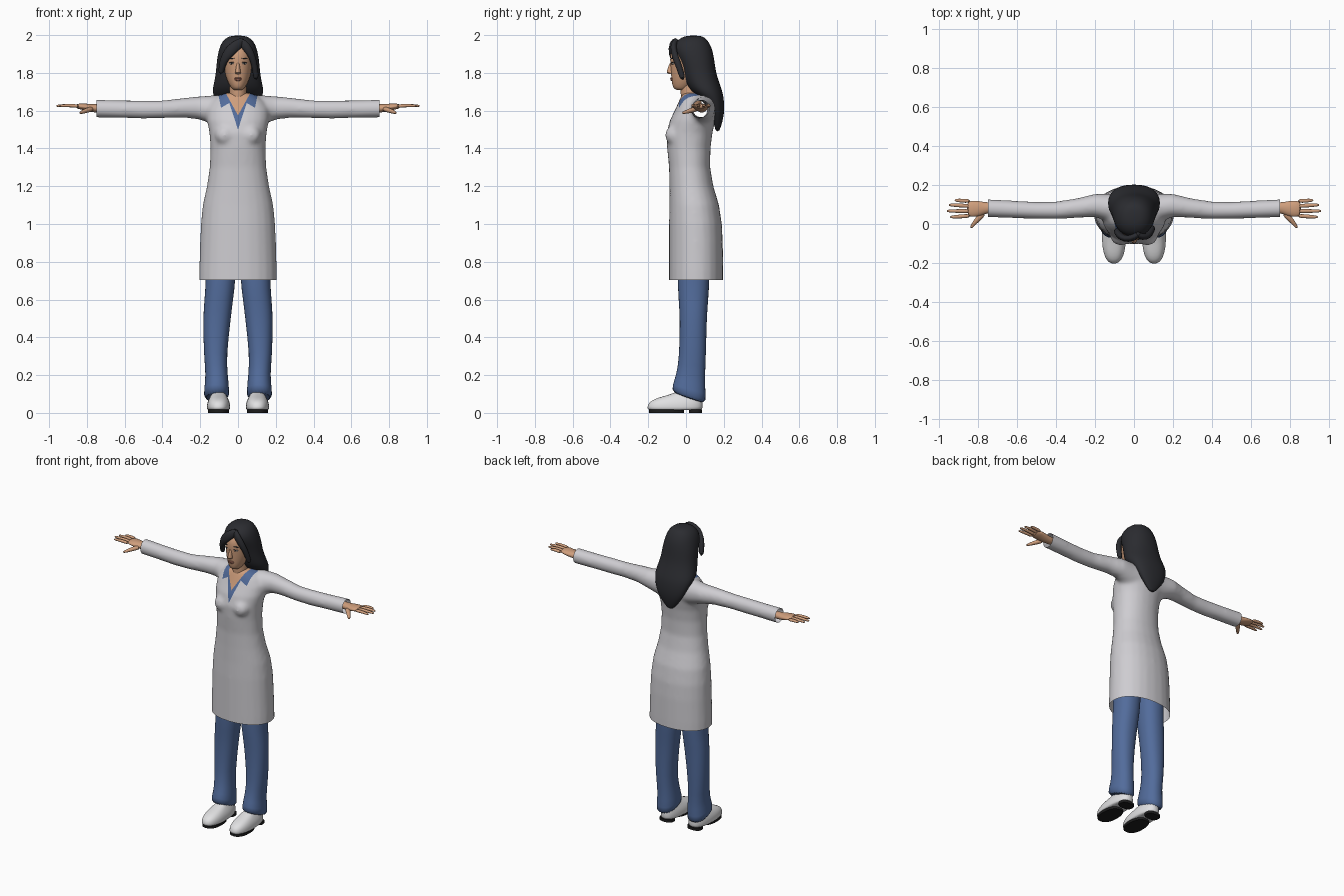
import bpy, bmesh, math
from mathutils import Vector

cube = bpy.data.objects.get("Cube")
if cube:
    bpy.data.objects.remove(cube, do_unlink=True)


def material(name, r, g, b):
    m = bpy.data.materials.new(name)
    m.use_nodes = True
    m.diffuse_color = (r, g, b, 1)
    node = next(n for n in m.node_tree.nodes if n.type == "BSDF_PRINCIPLED")
    node.inputs["Base Color"].default_value = (r, g, b, 1)
    return m


COAT = material("coat grey", .62, .61, .64)
BLUE = material("cloth blue", .085, .15, .33)
SKIN = material("skin", .62, .34, .2)
HAIR = material("hair black", .024, .025, .03)
SHOE = material("shoe white", .75, .75, .76)
SOLE = material("sole black", .012, .012, .012)
LIPS = material("lips", .4, .16, .11)
EYES = material("eye white", .7, .66, .62)
SEGS = 24


def oval(z, x, rx, yf, yb, n=2, tilt=0):
    """Horizontal superellipse ring, from front yf to back yb."""
    cy, ry, ring = (yf + yb) / 2, (yb - yf) / 2, []
    for i in range(SEGS):
        a = math.tau * i / SEGS
        c, s = math.cos(a), math.sin(a)
        dx = math.copysign(abs(c) ** (2 / n), c) * rx
        dy = math.copysign(abs(s) ** (2 / n), s) * ry
        ring.append(Vector((x + dx, cy + dy, z + tilt * dy)))
    return ring


def sweep(path, side=1):
    """Rings across a path of (x, y, z, half width, half height)."""
    pts = [Vector((side * p[0], p[1], p[2])) for p in path]
    rings = []
    for i, (p, q) in enumerate(zip(pts, path)):
        t = (pts[min(i + 1, len(pts) - 1)] - pts[max(i - 1, 0)]).normalized()
        across = t.cross(Vector((0, 0, 1))).normalized()
        up = across.cross(t)
        rings.append([p + across * math.cos(a) * q[3] + up * math.sin(a) * q[4]
                      for a in (math.tau * k / SEGS for k in range(SEGS))])
    return rings


def loft(bm, rings):
    loops = [[bm.verts.new(p) for p in r] for r in rings]
    for a, b in zip(loops, loops[1:]):
        for i in range(SEGS):
            j = (i + 1) % SEGS
            bm.faces.new((a[i], a[j], b[j], b[i]))
    bm.faces.new(loops[0][::-1])
    bm.faces.new(loops[-1])


def make(name, bm, mats, subsurf=0):
    bmesh.ops.recalc_face_normals(bm, faces=bm.faces)
    me = bpy.data.meshes.new(name)
    bm.to_mesh(me)
    bm.free()
    for m in mats:
        me.materials.append(m)
    ob = bpy.data.objects.new(name, me)
    bpy.context.collection.objects.link(ob)
    if subsurf:
        ob.modifiers.new("Round", "SUBSURF").levels = subsurf
        ob.modifiers["Round"].render_levels = subsurf
    return ob


def part(name, mat, *lofts, subsurf=1):
    bm = bmesh.new()
    for rings in lofts:
        loft(bm, rings)
    return make(name, bm, [mat], subsurf)


def blob(name, mat, loc, size, turn=0, roll=0):
    bm = bmesh.new()
    bmesh.ops.create_uvsphere(bm, u_segments=16, v_segments=10, radius=1)
    ob = make(name, bm, [mat])
    ob.location, ob.scale, ob.rotation_euler = loc, size, (0, roll, turn)
    return ob


# Coat: torso, bust and sleeves fused into one smooth skin
torso = [(.64, .207, -.09, .197), (.75, .206, -.09, .197), (.9, .201, -.09, .195),
         (1.0, .197, -.09, .19), (1.1, .187, -.088, .175), (1.2, .165, -.088, .145),
         (1.3, .15, -.09, .128), (1.4, .146, -.1, .13), (1.48, .151, -.104, .14),
         (1.55, .165, -.085, .155), (1.61, .165, -.055, .16), (1.65, .14, -.038, .15),
         (1.68, .1, -.025, .125), (1.695, .06, -.015, .1)]
sleeve = [(.05, .08, 1.6, .08, .085), (.13, .085, 1.605, .07, .077), (.2, .095, 1.615, .06, .062),
          (.28, .083, 1.615, .051, .053), (.4, .07, 1.607, .045, .047), (.5, .07, 1.606, .044, .048),
          (.62, .075, 1.608, .045, .047), (.8, .083, 1.612, .047, .048)]
bm = bmesh.new()
loft(bm, [oval(z, 0, rx, f, b, 2.15) for z, rx, f, b in torso])
for s in (1, -1):
    loft(bm, sweep(sleeve, s))
    bust = bmesh.ops.create_uvsphere(bm, u_segments=20, v_segments=12, radius=.056)
    bmesh.ops.translate(bm, verts=bust["verts"], vec=(s * .068, -.055, 1.47))
coat = make("coat", bm, [])
mod = coat.modifiers.new("Fuse", "REMESH")
mod.mode, mod.voxel_size = "VOXEL", .01
mod = coat.modifiers.new("Soften", "SMOOTH")
mod.factor, mod.iterations = .5, 12
bpy.context.view_layer.update()
fused = bpy.data.meshes.new_from_object(
    coat.evaluated_get(bpy.context.evaluated_depsgraph_get()))
coat.modifiers.clear()
bm = bmesh.new()
bm.from_mesh(fused)


def cut(geom, co, no, clear=False):
    bmesh.ops.bisect_plane(bm, geom=geom, plane_co=co, plane_no=no, clear_outer=clear)


# Open hem and cuffs
for co, no in (((0, 0, .703), (0, 0, -1)), ((.75, 0, 0), (1, 0, 0)), ((-.75, 0, 0), (-1, 0, 0))):
    cut(bm.verts[:] + bm.edges[:] + bm.faces[:], co, no, True)

# Neckline edges, each a line |x| = x0 + slope * (z - z0)
V_SHIRT, V_SKIN = (0, 1.5, .33), (0, 1.575, .55)
FLAP_LOW, FLAP_OUT = (.09, 1.615, -1.7), (.09, 1.615, .2)


def inside(p, line):
    return abs(p.x) < line[0] + line[2] * (p.z - line[1])


def at_neck(f):
    c = f.calc_center_median()
    return c.y < .07 and c.z > 1.47 and abs(c.x) < .15


for line in (V_SHIRT, V_SKIN, FLAP_LOW, FLAP_OUT):
    for s in (1, -1):
        faces = [f for f in bm.faces if at_neck(f)]
        edges = {e for f in faces for e in f.edges}
        verts = {v for f in faces for v in f.verts}
        cut(list(verts) + list(edges) + faces, (s * line[0], 0, line[1]), (s, 0, -line[2]))
for f in bm.faces:
    f.material_index = 0
    if at_neck(f):
        c = f.calc_center_median()
        if inside(c, V_SKIN):
            f.material_index = 2
        elif inside(c, V_SHIRT) or (inside(c, FLAP_OUT) and not inside(c, FLAP_LOW)):
            f.material_index = 1
bm.to_mesh(coat.data)
bm.free()
for m in (COAT, BLUE, SKIN):
    coat.data.materials.append(m)
bpy.data.meshes.remove(fused)

# Neck and head
part("neck", SKIN, [oval(1.6, 0, .05, -.02, .09), oval(1.67, 0, .047, -.028, .08),
                    oval(1.72, 0, .045, -.03, .08), oval(1.8, 0, .045, -.03, .08)])
head = [(1.708, .022, -.05, 0), (1.718, .034, -.066, .02), (1.74, .048, -.074, .05),
        (1.77, .062, -.078, .08), (1.81, .072, -.081, .1), (1.85, .077, -.084, .11),
        (1.89, .077, -.086, .115), (1.93, .07, -.075, .11), (1.965, .045, -.035, .08)]
part("head", SKIN, [oval(z, 0, rx, f, b) for z, rx, f, b in head])
part("nose", SKIN, [oval(1.792, 0, .011, -.088, -.06), oval(1.8, 0, .017, -.105, -.06),
                    oval(1.82, 0, .011, -.098, -.06), oval(1.86, 0, .008, -.085, -.06)])
blob("upper_lip", LIPS, (0, -.076, 1.771), (.022, .008, .005))
blob("lower_lip", LIPS, (0, -.075, 1.763), (.018, .008, .006))
for s, side in ((1, "left"), (-1, "right")):
    blob("eye_" + side, EYES, (s * .034, -.07, 1.85), (.014, .006, .005), s * .4)
    blob("iris_" + side, HAIR, (s * .033, -.074, 1.85), (.005, .004, .005), s * .4)
    blob("lash_" + side, HAIR, (s * .034, -.072, 1.855), (.016, .006, .002), s * .4, s * .08)
    blob("brow_" + side, HAIR, (s * .036, -.073, 1.876), (.018, .005, .003), s * .4, s * .1)

# Hair: crown tapering to a long point at the back, with side swept bangs
hair = [(1.998, .03, .01, .07), (1.988, .06, -.025, .1), (1.965, .085, -.055, .12),
        (1.93, .1, -.07, .138), (1.89, .109, -.055, .147), (1.85, .114, -.035, .153),
        (1.8, .118, -.02, .16), (1.75, .127, -.005, .176), (1.705, .138, .02, .192),
        (1.67, .127, .07, .2), (1.61, .105, .12, .204), (1.56, .075, .14, .198),
        (1.515, .04, .15, .185), (1.49, .015, .16, .175)]
part("hair", HAIR, [oval(z, 0, rx, f, b, 2.2) for z, rx, f, b in hair])
part("bangs_right", HAIR, sweep([(.035, -.045, 1.975, .015, .02), (-.01, -.075, 1.945, .018, .03),
                                 (-.05, -.077, 1.91, .018, .03), (-.08, -.055, 1.865, .018, .022),
                                 (-.092, -.03, 1.79, .016, .016)]))
part("bangs_left", HAIR, sweep([(.01, -.05, 1.972, .015, .02), (.045, -.07, 1.94, .018, .026),
                                (.075, -.06, 1.89, .018, .02), (.09, -.035, 1.83, .016, .016),
                                (.097, -.015, 1.76, .014, .016)]))

# Hands, legs and shoes, built once per side
palm = [(.7, .085, 1.612, .026, .024), (.76, .083, 1.612, .028, .022), (.79, .08, 1.616, .038, .02),
        (.825, .078, 1.622, .043, .017), (.86, .077, 1.624, .038, .012)]
fingers = [(.118, .922, .122), (.092, .952, .098), (.066, .962, .067), (.042, .945, .036)]
thumb = [(.77, .06, 1.61, .016, .014), (.8, .028, 1.602, .014, .013),
         (.82, .005, 1.594, .011, .01), (.84, -.022, 1.587, .006, .006)]
leg = [(.95, .09, .085, -.045, .13, 0), (.7, .091, .079, -.045, .125, 0),
       (.6, .102, .076, -.04, .118, 0), (.5, .112, .074, -.032, .11, 0),
       (.3, .121, .06, -.036, .106, 0), (.2, .112, .058, -.05, .1, -.1),
       (.12, .113, .067, -.072, .104, -.3), (.07, .115, .069, -.078, .107, -.36)]
shoe = [(.014, .057, -.2, .08), (.02, .062, -.206, .088), (.045, .062, -.204, .09),
        (.065, .056, -.185, .088), (.082, .047, -.145, .086), (.095, .04, -.09, .08),
        (.12, .03, -.03, .07)]
for s, side in ((1, "left"), (-1, "right")):
    digits = [sweep([(.84, y, 1.623, .011, .01), (.89, (y + ty) / 2, 1.628, .01, .009),
                     (tx - .01, ty, 1.626, .008, .007), (tx, ty, 1.625, .004, .004)], s)
              for y, tx, ty in fingers]
    part("hand_" + side, SKIN, sweep(palm, s), sweep(thumb, s), *digits)
    part("trouser_leg_" + side, BLUE,
         [oval(z, s * x, rx, f, b, 2.2, t) for z, x, rx, f, b, t in leg])
    part("shoe_" + side, SHOE, [oval(z, s * .103, rx, f, b, 2.4) for z, rx, f, b in shoe])
    part("sole_" + side, SOLE,
         [oval(z, s * .103, .056, -.195, -.01, 2.4) for z in (0, .018)],
         [oval(z, s * .103, .048, .015, .085, 2.6) for z in (0, .018)], subsurf=0)

# Smooth shading, keeping sole edges crisp
bpy.ops.object.select_all(action="DESELECT")
for ob in bpy.context.collection.objects:
    if ob.type == "MESH":
        ob.select_set(True)
        bpy.context.view_layer.objects.active = ob
bpy.ops.object.shade_smooth_by_angle(angle=math.radians(50))
